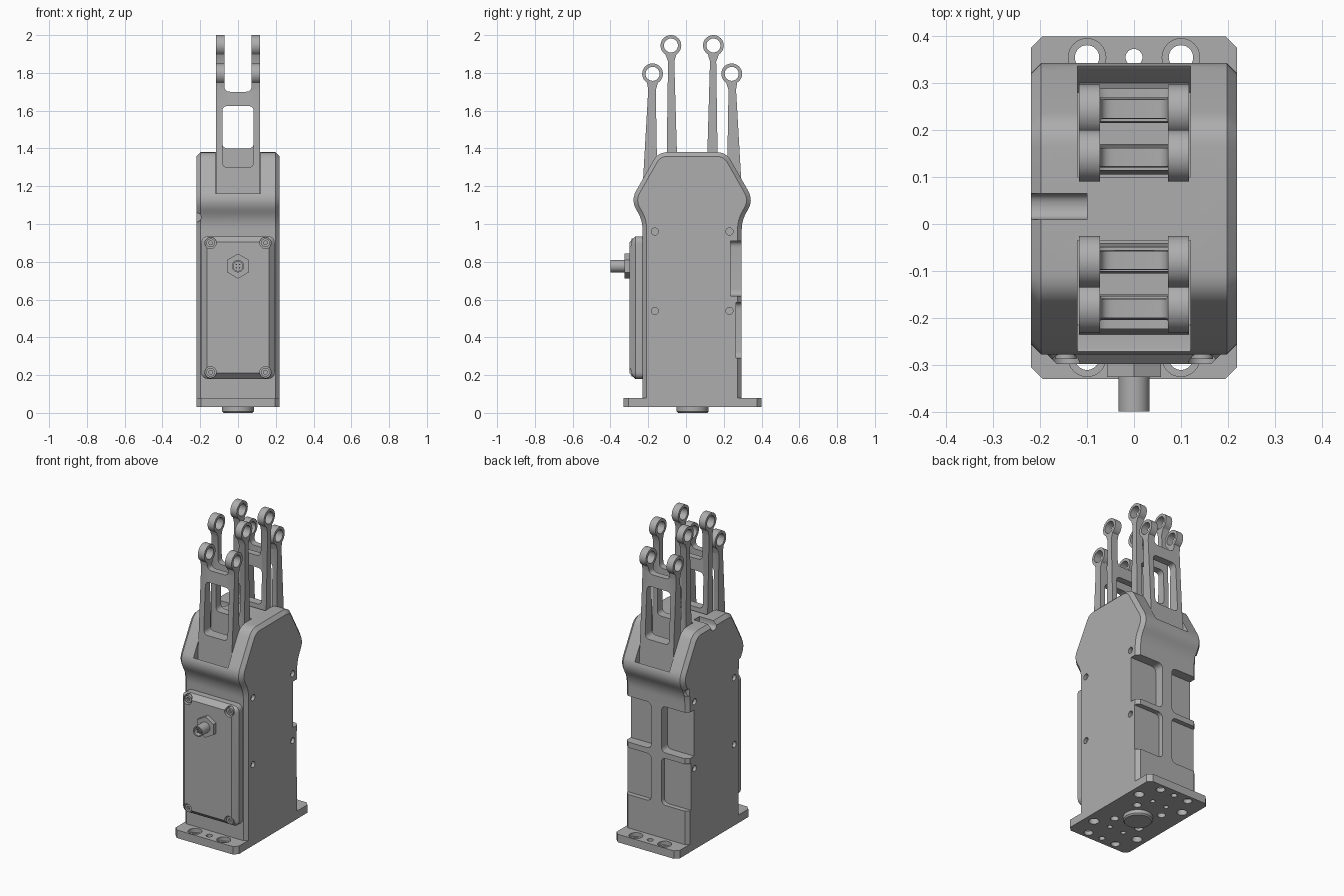
import bpy, bmesh, math
from mathutils import Vector

cube = bpy.data.objects.get("Cube")
if cube:
    bpy.data.objects.remove(cube, do_unlink=True)

grey = bpy.data.materials.new("machined grey")
grey.use_nodes = True
colour = (0.42, 0.42, 0.42, 1)
grey.diffuse_color = colour
grey.node_tree.nodes["Principled BSDF"].inputs["Base Color"].default_value = colour

MID = 0.0325  # y of the plane the body is symmetric about


def flip(pts):
    return [(2 * MID - p[0], *p[1:]) for p in pts]


def rounded(corners, n=6):
    """Polygon from (a, b, d) corners, each softened over a distance d."""
    out = []
    for i, (a, b, d) in enumerate(corners):
        p = Vector((a, b))
        if d == 0:
            out.append((a, b))
            continue
        s = p + (Vector(corners[i - 1][:2]) - p).normalized() * d
        e = p + (Vector(corners[(i + 1) % len(corners)][:2]) - p).normalized() * d
        for k in range(n + 1):
            t = k / n
            q = s * (1 - t) ** 2 + p * 2 * t * (1 - t) + e * t * t
            out.append((q.x, q.y))
    return out


def rect(a0, a1, b0, b1, d=0):
    return rounded([(a0, b0, d), (a1, b0, d), (a1, b1, d), (a0, b1, d)])


def circle(a, b, r, n=32, turn=0, arc=(0, 360)):
    full = arc[1] - arc[0] == 360
    steps = n if full else n - 1
    angles = [math.radians(turn + arc[0] + (arc[1] - arc[0]) * k / steps) for k in range(n)]
    return [(a + r * math.cos(t), b + r * math.sin(t)) for t in angles]


def prism(name, pts, axis, lo, hi, bevel=0, chosen=None):
    """Extrude a 2D outline along an axis, with optional chamfered end edges."""
    place = {"X": lambda a, b, h: (h, a, b),
             "Y": lambda a, b, h: (a, h, b),
             "Z": lambda a, b, h: (a, b, h)}[axis]
    bm = bmesh.new()
    ends = [[bm.verts.new(place(a, b, h)) for a, b in pts] for h in (lo, hi)]
    caps = [bm.faces.new(ring) for ring in ends]
    for i in range(len(pts)):
        j = (i + 1) % len(pts)
        bm.faces.new((ends[0][i], ends[0][j], ends[1][j], ends[1][i]))
    bmesh.ops.recalc_face_normals(bm, faces=bm.faces)
    if bevel:
        edges = {e for f in caps for e in f.edges if chosen(e)}
        bmesh.ops.bevel(bm, geom=list(edges), offset=bevel, segments=1,
                        affect='EDGES', clamp_overlap=False)
        bmesh.ops.recalc_face_normals(bm, faces=bm.faces)
    mesh = bpy.data.meshes.new(name)
    bm.to_mesh(mesh)
    bm.free()
    mesh.materials.append(grey)
    obj = bpy.data.objects.new(name, mesh)
    bpy.context.collection.objects.link(obj)
    return obj


def activate(obj):
    bpy.ops.object.select_all(action='DESELECT')
    obj.select_set(True)
    bpy.context.view_layer.objects.active = obj


def cut(obj, pts, axis, lo, hi):
    tool = prism("cutter", pts, axis, lo, hi)
    mod = obj.modifiers.new("cut", 'BOOLEAN')
    mod.operation, mod.solver, mod.object = 'DIFFERENCE', 'EXACT', tool
    activate(obj)
    bpy.ops.object.modifier_apply(modifier=mod.name)
    bpy.data.objects.remove(tool, do_unlink=True)


# Base plate with counterbored mounting holes and dowel holes
plate = prism("base_plate", rounded([(-.22, -.305, 0), (-.195, -.33, 0), (.195, -.33, 0), (.22, -.305, 0),
                                     (.22, .375, 0), (.195, .4, 0), (-.195, .4, 0), (-.22, .375, 0)]),
              "Z", .03, .08)
for y in (-.285, .355):
    for x in (-.1, .1):
        cut(plate, circle(x, y, .026), "Z", 0, .1)
        cut(plate, circle(x, y, .04), "Z", .055, .1)
    cut(plate, circle(0, y, .018), "Z", 0, .1)
for sx in (-1, 1):
    for sy in (-1, 1):
        cut(plate, circle(sx * .09, .035 + sy * .1, .024, 20), "Z", 0, .075)
        cut(plate, circle(sx * .16, .035 + sy * .2, .03, 20), "Z", 0, .075)
        cut(plate, circle(sx * .05, .035 + sy * .19, .015, 16), "Z", 0, .075)
prism("locating_boss", circle(0, .035, .085, 48), "Z", 0, .035, .008,
      lambda e: all(v.co.z < .01 for v in e.verts))

# Main housing: side profile with flared shoulders and chamfered sides
front = [(-.23, .08, 0), (-.23, 1.02, .05), (-.293, 1.125, .06), (-.148, 1.38, .05)]
body = prism("housing", rounded(front + flip(front)[::-1]), "X", -.22, .22, .022,
             lambda e: any(v.co.z > .1 for v in e.verts))

# Link slots through both shoulders
slot = [(-.34, 1.22), (-.265, 1.155), (-.215, 1.06), (-.035, 1.06), (-.035, 1.5), (-.34, 1.5)]
for outline in (slot, flip(slot)):
    cut(body, outline, "X", -.12, .12)

# Cable notch on the top edge
cut(body, rounded([(.01, 1.45, 0), (.01, 1.335, .027), (.065, 1.335, .027), (.065, 1.45, 0)]),
    "X", -.3, -.1)

# Rear pockets left and right of a central rib
for s in (-1, 1):
    for z0, z1, floor in ((.62, .91, .235), (.29, .585, .265)):
        a, b = sorted((s * .035, s * .35))
        cut(body, rect(a, b, z0, z1, .035), "Y", floor, .4)

# Screw recesses on both sides and the corner scallops
for y in (-.165, .23):
    for z in (.54, .96):
        for lo, hi in ((-.3, -.2), (.2, .3)):
            cut(body, circle(y, z, .019, 20), "X", lo, hi)
for y0, y1 in ((-.4, -.215), (.28, .5)):
    cut(body, circle(-.22, 1.035, .025, 20), "Y", y0, y1)

# Front cover with chamfered face and corner screws
cover = prism("front_cover", rect(-.195, .195, .18, .935, .04), "Y", -.298, -.225, .03,
              lambda e: all(v.co.y < -.29 for v in e.verts))
for x in (-.145, .145):
    for z in (.215, .9):
        cut(cover, circle(x, z, .03, 24), "Y", -.4, -.262)
        screw = prism("cover_screw", circle(x, z, .023, 24), "Y", -.288, -.255)
        cut(screw, circle(x, z, .011, 6), "Y", -.4, -.275)

# Cable connector
prism("connector_nut", circle(0, .777, .066, 6, 30), "Y", -.326, -.29)
plug = prism("connector_plug", circle(0, .777, .033), "Y", -.4, -.32)
cut(plug, circle(0, .777, .025), "Y", -.5, -.37)
for k in range(4):
    pin = circle(0, .777, .012, 4, 45)[k]
    prism("connector_pin", circle(*pin, .004, 8), "Y", -.39, -.365)


# Forked links: eyes on top, crossbar and window below
def link(name, eye_y, eye_z, neck, foot, window_z, mirrored):
    side = circle(eye_y, eye_z, .055, 30, arc=(-58, 238))
    side += [(neck[0], eye_z - .085), (foot[0], 1.1), (foot[1], 1.1), (neck[1], eye_z - .085)]
    hole = circle(eye_y, eye_z, .037)
    if mirrored:
        side, hole = flip(side), flip(hole)
    obj = prism(name, side, "X", -.117, .117)
    cut(obj, hole, "X", -.3, .3)
    cut(obj, rect(-.072, .072, 1.7, 2.3, .03), "Y", -1, 1)
    cut(obj, rect(-.083, .083, window_z, 1.625, .03), "Y", -1, 1)


for mirrored, where in ((False, "front"), (True, "back")):
    link(where + "_outer_link", -.177, 1.795, (-.2, -.16), (-.235, -.15), 1.3, mirrored)
    link(where + "_inner_link", -.08, 1.945, (-.095, -.062), (-.106, -.04), 1.4, mirrored)

# Smooth round surfaces, keep machined edges crisp
for obj in list(bpy.context.collection.objects):
    if obj.type == 'MESH' and grey.name in obj.data.materials:
        activate(obj)
        bpy.ops.object.shade_smooth_by_angle(angle=math.radians(30))
